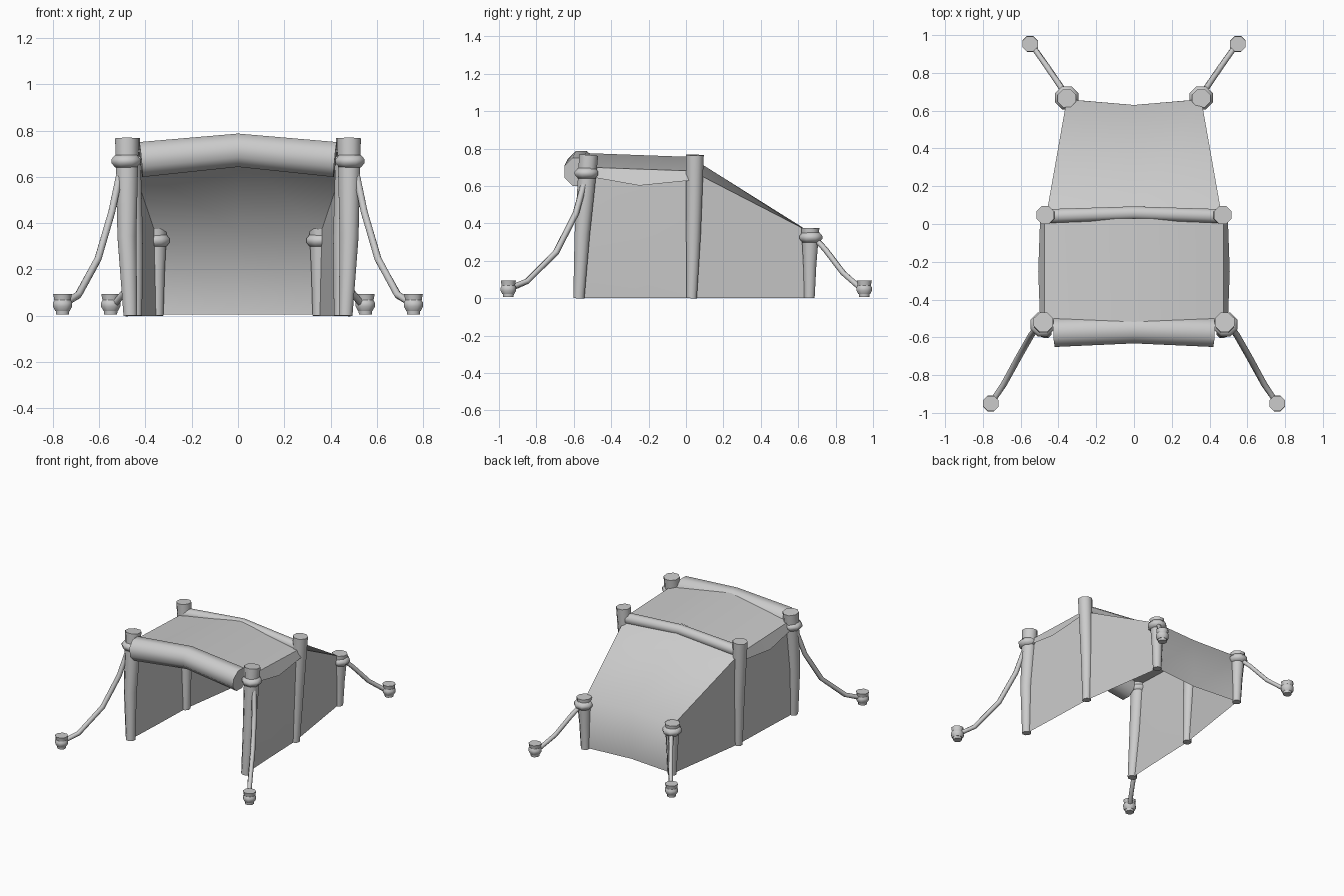
import bpy, bmesh
from math import pi, sin, cos, radians
from mathutils import Vector

if "Cube" in bpy.data.objects:
    bpy.data.objects.remove(bpy.data.objects["Cube"])


def finish(name, bm, angle=35):
    mesh = bpy.data.meshes.new(name)
    bm.to_mesh(mesh)
    bm.free()
    ob = bpy.data.objects.new(name, mesh)
    bpy.context.collection.objects.link(ob)
    bpy.ops.object.select_all(action='DESELECT')
    ob.select_set(True)
    bpy.context.view_layer.objects.active = ob
    bpy.ops.object.shade_smooth_by_angle(angle=radians(angle))
    return ob


def tube(name, points, radii, sides=8, angle=50):
    """Capped tube swept through points with one radius per point."""
    pts = [Vector(p) for p in points]
    bm = bmesh.new()
    rings = []
    for i, p in enumerate(pts):
        t = (pts[min(i + 1, len(pts) - 1)] - pts[max(i - 1, 0)]).normalized()
        ref = Vector((0, 1, 0)) if abs(t.y) < 0.8 else Vector((1, 0, 0))
        u = t.cross(ref).normalized()
        v = t.cross(u)
        rings.append([bm.verts.new(p + radii[i] * (u * cos(a) + v * sin(a)))
                      for a in (2 * pi * (k + 0.5) / sides for k in range(sides))])
    for a, b in zip(rings, rings[1:]):
        for k in range(sides):
            j = (k + 1) % sides
            bm.faces.new((a[k], a[j], b[j], b[k]))
    bm.faces.new(rings[0][::-1])
    bm.faces.new(rings[-1])
    bmesh.ops.recalc_face_normals(bm, faces=bm.faces)
    return finish(name, bm, angle)


def cloth(name, rows, angle=35):
    """Open sheet through rows of points."""
    bm = bmesh.new()
    grid = [[bm.verts.new(p) for p in row] for row in rows]
    for a, b in zip(grid, grid[1:]):
        for k in range(len(a) - 1):
            bm.faces.new((a[k], a[k + 1], b[k + 1], b[k]))
    return finish(name, bm, angle)


def collar(name, x, y, z, r):
    tube(name, [(x, y, z - 0.027), (x, y, z - 0.008), (x, y, z + 0.008), (x, y, z + 0.027)],
         [r * 0.75, r, r, r * 0.75], angle=60)


# Pole centre lines on the right side
front = [(0.465, -0.573, 0), (0.48, -0.555, 0.34), (0.48, -0.52, 0.765)]
middle = [(0.442, 0.03, 0), (0.45, 0.04, 0.34), (0.47, 0.048, 0.765)]
rear = [(0.35, 0.66, 0), (0.352, 0.662, 0.18), (0.356, 0.665, 0.375)]
front_rope = [(0.50, -0.53, 0.665), (0.545, -0.59, 0.45), (0.605, -0.695, 0.245),
              (0.69, -0.85, 0.09), (0.755, -0.945, 0.05)]
rear_rope = [(0.36, 0.685, 0.325), (0.40, 0.745, 0.26), (0.465, 0.84, 0.135),
             (0.525, 0.925, 0.06), (0.55, 0.953, 0.05)]

for side, s in (("right", 1), ("left", -1)):
    def m(points):
        return [(s * x, y, z) for x, y, z in points]

    # Poles
    tube(f"front_pole_{side}", m(front), [0.032, 0.044, 0.055])
    tube(f"middle_pole_{side}", m(middle), [0.03, 0.042, 0.051])
    tube(f"rear_pole_{side}", m(rear), [0.03, 0.038, 0.052])

    # Rope collars and guy ropes
    collar(f"front_collar_{side}", s * 0.484, -0.532, 0.668, 0.068)
    collar(f"rear_collar_{side}", s * 0.356, 0.668, 0.325, 0.066)
    tube(f"front_rope_{side}", m(front_rope), [0.017] * 5, 6, 70)
    tube(f"rear_rope_{side}", m(rear_rope), [0.016] * 5, 6, 70)

    # Ground pegs with rope loops
    for end, px, py in (("front", 0.758, -0.95), ("rear", 0.55, 0.953)):
        px *= s
        tube(f"{end}_peg_{side}", [(px, py, 0.005), (px, py, 0.05), (px, py, 0.095)],
             [0.03, 0.035, 0.044])
        collar(f"{end}_peg_loop_{side}", px, py, 0.048, 0.045)

    # Side walls
    cloth(f"side_wall_{side}", [
        m([(0.465, -0.575, 0), (0.452, -0.27, 0), (0.442, 0.03, 0)][::s]),
        m([(0.48, -0.555, 0.34), (0.468, -0.26, 0.34), (0.455, 0.04, 0.34)][::s]),
        m([(0.475, -0.53, 0.695), (0.472, -0.25, 0.685), (0.468, 0.045, 0.68)][::s])])
    cloth(f"rear_side_wall_{side}", [
        m([(0.442, 0.03, 0), (0.35, 0.66, 0)][::s]),
        m([(0.462, 0.06, 0.665), (0.356, 0.66, 0.355)][::s])])

# Roof with drooping side flaps
roof = []
for y, ridge, eave, hem, out in ((-0.52, 0.775, 0.70, 0.65, 0.497),
                                 (-0.25, 0.765, 0.69, 0.602, 0.507),
                                 (0.03, 0.755, 0.68, 0.63, 0.497)):
    roof.append([(-out, y, hem), (-0.475, y, eave), (0, y, ridge), (0.475, y, eave), (out, y, hem)])
cloth("roof", roof)

# Rear slope flowing into the back wall
cloth("rear_slope", [
    [(-0.462, 0.06, 0.665), (0, 0.07, 0.725), (0.462, 0.06, 0.665)],
    [(-0.356, 0.66, 0.355), (0, 0.63, 0.365), (0.356, 0.66, 0.355)],
    [(-0.35, 0.66, 0.005), (0, 0.63, 0.005), (0.35, 0.66, 0.005)]], 180)

# Rolled door flap and middle roof roll
tube("front_roll", [(-0.42, -0.575, 0.675), (0, -0.56, 0.715), (0.42, -0.575, 0.675)],
     [0.082, 0.078, 0.082])
tube("middle_roll", [(-0.45, 0.042, 0.685), (0, 0.058, 0.724), (0.45, 0.042, 0.685)],
     [0.04, 0.038, 0.04])
